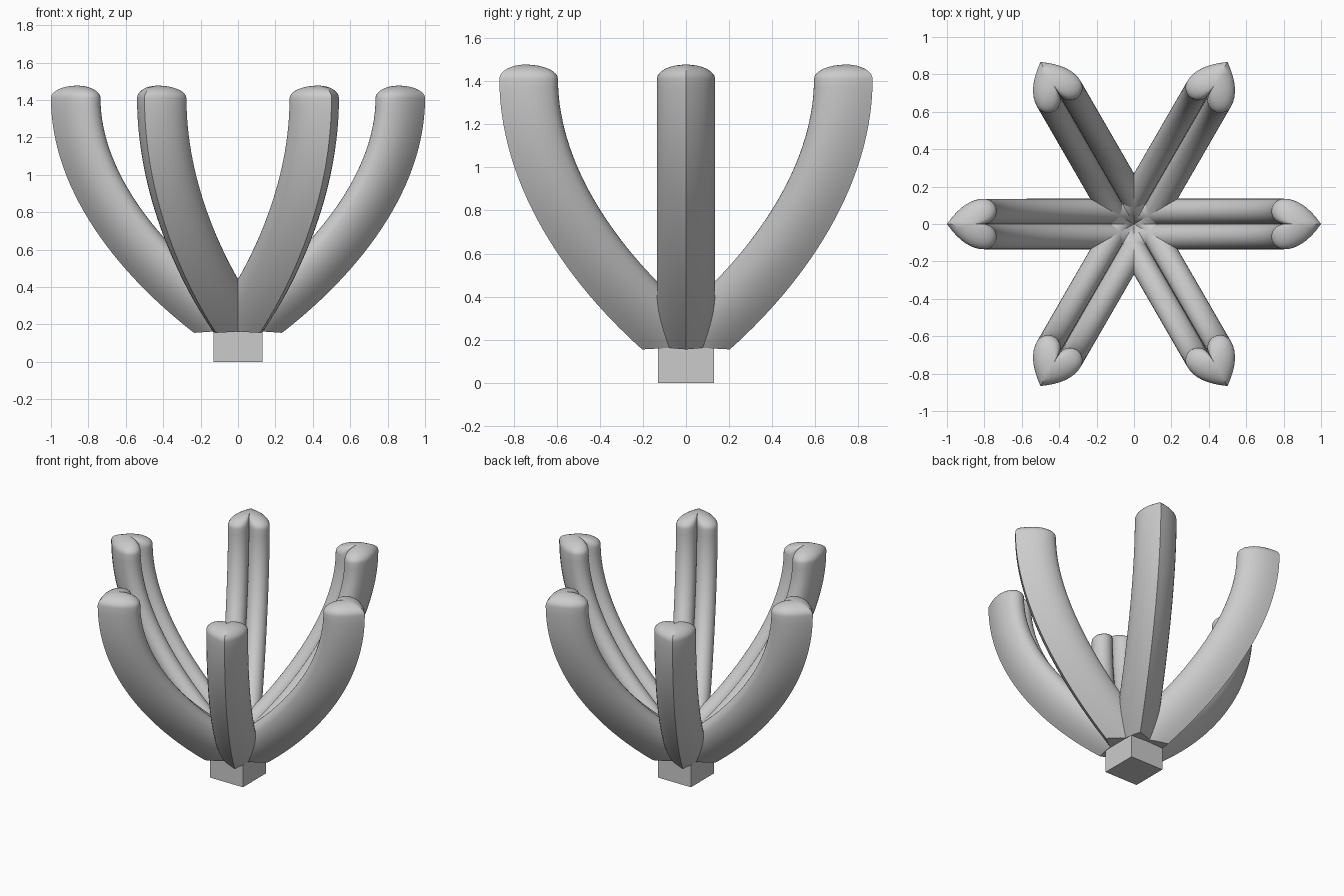
import bpy, bmesh
from math import cos, sin, radians, pi
from mathutils import Vector

if "Cube" in bpy.data.objects:
    bpy.data.objects.remove(bpy.data.objects["Cube"])


def heart_profile(n_side=8, n_lobe=14):
    """Closed heart outline as (depth from tip, sideways) pairs."""
    half = []
    a, b, c = Vector((0, 0)), Vector((0.095, 0.135)), Vector((0.197, 0.135))
    for i in range(n_side):
        t = i / n_side
        half.append(a * (1 - t) ** 2 + b * 2 * t * (1 - t) + c * t * t)
    for i in range(n_lobe + 1):
        ang = radians(90 - 180 * i / n_lobe)
        half.append(Vector((0.197 + 0.068 * cos(ang), 0.0675 + 0.0675 * sin(ang))))
    half[-1].y = 0
    return half + [Vector((p.x, -p.y)) for p in reversed(half[1:-1])]


def arm_mesh():
    prof = heart_profile()
    p0, p1 = Vector((0.235, 0.155)), Vector((0.63, 0.46))
    p2, p3 = Vector((1.0, 0.91)), Vector((1.0, 1.41))
    d0 = (p1 - p0).normalized()
    stations = [(p0 - d0 * 0.6, d0)]
    n = 28
    for i in range(n + 1):
        t = i / n
        s = 1 - t
        p = p0 * s**3 + p1 * 3 * s * s * t + p2 * 3 * s * t * t + p3 * t**3
        d = (p1 - p0) * s * s + (p2 - p1) * 2 * s * t + (p3 - p2) * t * t
        stations.append((p, d.normalized()))

    bm = bmesh.new()
    rings = []
    # swept heart section, tip facing outwards
    for p, d in stations:
        rings.append([bm.verts.new((p.x - d.y * q.x, q.y, p.y + d.x * q.x)) for q in prof])
    # domed end
    for k in range(1, 8):
        a = k / 8 * pi / 2
        rings.append([bm.verts.new((1 - (0.14 + (q.x - 0.14) * cos(a)), q.y * cos(a),
                                    1.41 + 0.067 * sin(a))) for q in prof])
    m = len(prof)
    for r, s in zip(rings, rings[1:]):
        for i in range(m):
            j = (i + 1) % m
            bm.faces.new((r[i], r[j], s[j], s[i]))
    top = bm.verts.new((0.86, 0, 1.477))
    for i in range(m):
        bm.faces.new((rings[-1][i], rings[-1][(i + 1) % m], top))
    # trim the root at the base block and at the centre
    for co, no in (((0.235, 0, 0.155), (-0.07, 0, -1)), ((0, 0, 0), (-1, 0, 0))):
        cut = bmesh.ops.bisect_plane(bm, geom=bm.verts[:] + bm.edges[:] + bm.faces[:],
                                     plane_co=co, plane_no=no, clear_outer=True)
        edges = [e for e in cut["geom_cut"] if isinstance(e, bmesh.types.BMEdge)]
        bmesh.ops.edgeloop_fill(bm, edges=edges)
    bmesh.ops.recalc_face_normals(bm, faces=bm.faces[:])
    me = bpy.data.meshes.new("arm")
    bm.to_mesh(me)
    bm.free()
    return me


# six curved arms
mesh = arm_mesh()
for k in range(6):
    arm = bpy.data.objects.new(f"arm_{k + 1}", mesh)
    arm.rotation_euler.z = k * pi / 3
    bpy.context.collection.objects.link(arm)
bpy.context.view_layer.objects.active = arm
arm.select_set(True)
bpy.ops.object.shade_smooth_by_angle(angle=radians(32))

# square base block
bpy.ops.mesh.primitive_cube_add(size=1, location=(0, 0, 0.0825))
base = bpy.context.object
base.name = "base_block"
base.scale = (0.26, 0.26, 0.165)
